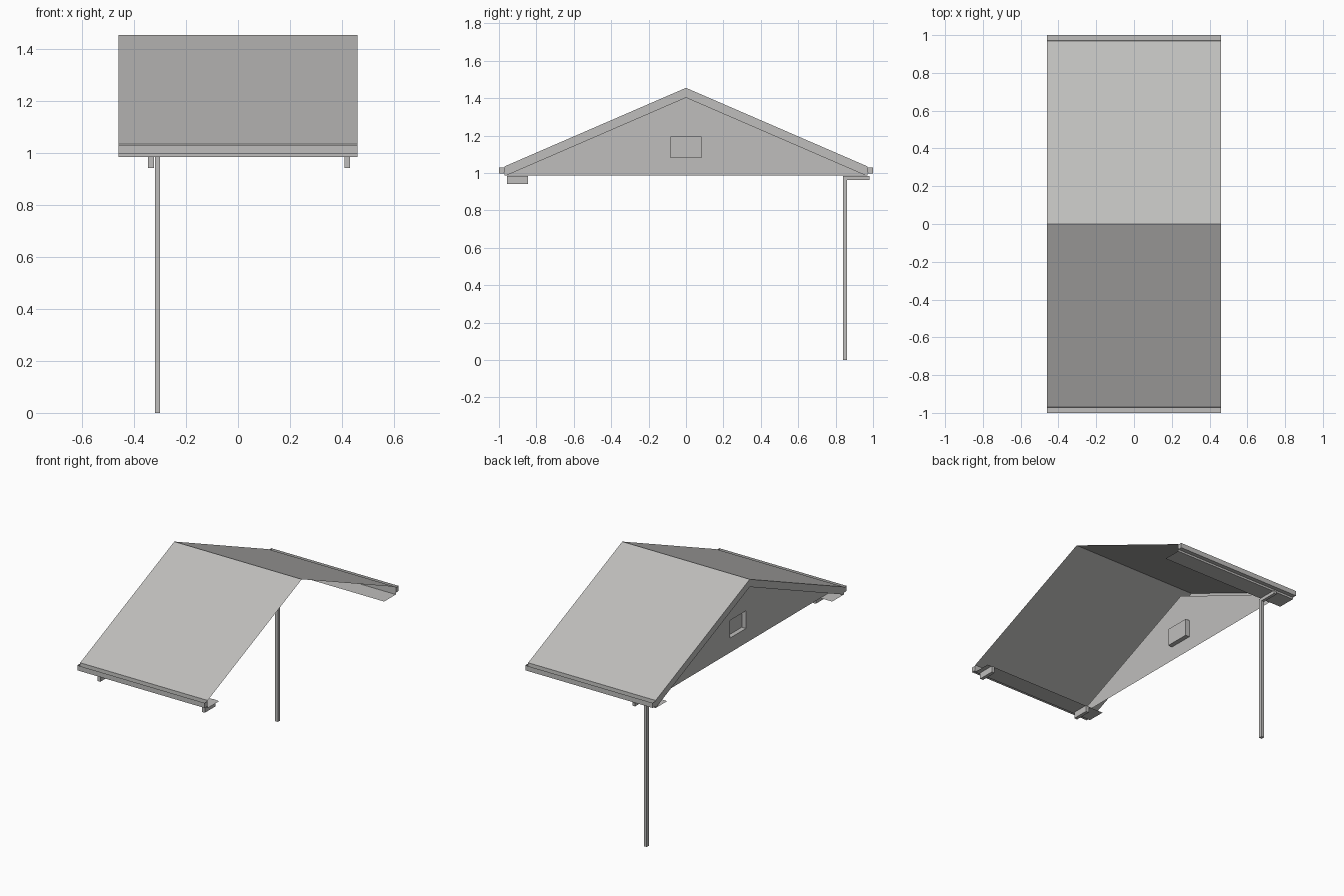
import bpy, bmesh
from mathutils import Vector

cube = bpy.data.objects.get("Cube")
if cube:
    bpy.data.objects.remove(cube)

grey = bpy.data.materials.new("plain grey")
grey.use_nodes = True
GREY = (0.52, 0.515, 0.505, 1)
grey.diffuse_color = GREY
grey.node_tree.nodes["Principled BSDF"].inputs["Base Color"].default_value = GREY

HALF = 0.46                    # half the roof length
EAVE, RIDGE = 0.97, 1.455      # eave distance and ridge height
EAVE_Z, DROP = 1.035, 0.05     # eave height and verge depth
GABLE_X = -0.375


def finish(name, bm):
    mesh = bpy.data.meshes.new(name)
    bm.to_mesh(mesh)
    bm.free()
    mesh.materials.append(grey)
    obj = bpy.data.objects.new(name, mesh)
    bpy.context.collection.objects.link(obj)
    return obj


def sheet(name, profile, x0=-HALF, x1=HALF, caps=False):
    """Sweep an open (y, z) profile along x, with optional end caps."""
    bm = bmesh.new()
    a = [bm.verts.new((x0, y, z)) for y, z in profile]
    b = [bm.verts.new((x1, y, z)) for y, z in profile]
    for i in range(len(profile) - 1):
        bm.faces.new((a[i], b[i], b[i + 1], a[i + 1]))
    if caps:
        bm.faces.new(a)
        bm.faces.new(b[::-1])
    return finish(name, bm)


def box(name, lo, hi):
    lo, hi = Vector(lo), Vector(hi)
    bm = bmesh.new()
    bmesh.ops.create_cube(bm, size=1)
    for v in bm.verts:
        v.co = (lo + hi) / 2 + v.co * (hi - lo)
    return finish(name, bm)


# Roof covering
sheet("roof_covering", [(-EAVE, EAVE_Z), (0, RIDGE), (EAVE, EAVE_Z)])

# Fascia, soffit and open gutter on each eave
for s, side in ((-1, "front"), (1, "back")):
    y = s * EAVE
    low = EAVE_Z - DROP
    sheet(side + "_fascia", [(y, EAVE_Z), (y, low)])
    sheet(side + "_soffit", [(s * 0.85, low), (y, low)])
    sheet(side + "_gutter", [(y, 1.03), (y + s * 0.002, 0.997),
                             (s, 0.997), (s, 1.03)], caps=True)

# Verge board at the gable end and the sloping strip behind it
bm = bmesh.new()
top = [bm.verts.new((-HALF, y, z)) for y, z in
       ((-EAVE, EAVE_Z), (0, RIDGE), (EAVE, EAVE_Z))]
bottom = [bm.verts.new(v.co - Vector((0, 0, DROP))) for v in top]
for i in range(2):
    bm.faces.new((top[i], top[i + 1], bottom[i + 1], bottom[i]))
finish("verge_board", bm)
sheet("verge_soffit", [(-EAVE, EAVE_Z - DROP), (0, RIDGE - DROP),
                       (EAVE, EAVE_Z - DROP)], -HALF, GABLE_X)

# Gable wall with a recessed window
bm = bmesh.new()
bm.faces.new([bm.verts.new((GABLE_X, y, z)) for y, z in
              ((-EAVE, EAVE_Z - DROP), (0, RIDGE - DROP), (EAVE, EAVE_Z - DROP))])
W, Z0, Z1 = 0.083, 1.08, 1.195
for point, normal in (((0, -W, 0), (0, 1, 0)), ((0, W, 0), (0, 1, 0)),
                      ((0, 0, Z0), (0, 0, 1)), ((0, 0, Z1), (0, 0, 1))):
    bmesh.ops.bisect_plane(bm, geom=bm.verts[:] + bm.edges[:] + bm.faces[:],
                           plane_co=point, plane_no=normal)
window = [f for f in bm.faces
          if abs(f.calc_center_median().y) < W and Z0 < f.calc_center_median().z < Z1]
pane = bmesh.ops.extrude_discrete_faces(bm, faces=window)["faces"]
bmesh.ops.translate(bm, verts=list({v for f in pane for v in f.verts}), vec=(0.03, 0, 0))
bmesh.ops.recalc_face_normals(bm, faces=bm.faces[:])
if pane[0].normal.x > 0:
    bmesh.ops.reverse_faces(bm, faces=bm.faces[:])
finish("gable_wall", bm)

# Beam ends below the front eave
for x, side in ((-0.335, "right"), (0.42, "left")):
    box(side + "_beam_end", (x - 0.011, -0.957, 0.942), (x + 0.011, -0.845, 0.984))

# Post with its bracket below the back eave
box("post", (-0.32, 0.84, 0), (-0.3, 0.862, 0.963))
box("post_bracket", (-0.32, 0.84, 0.963), (-0.3, 0.982, 0.984))
